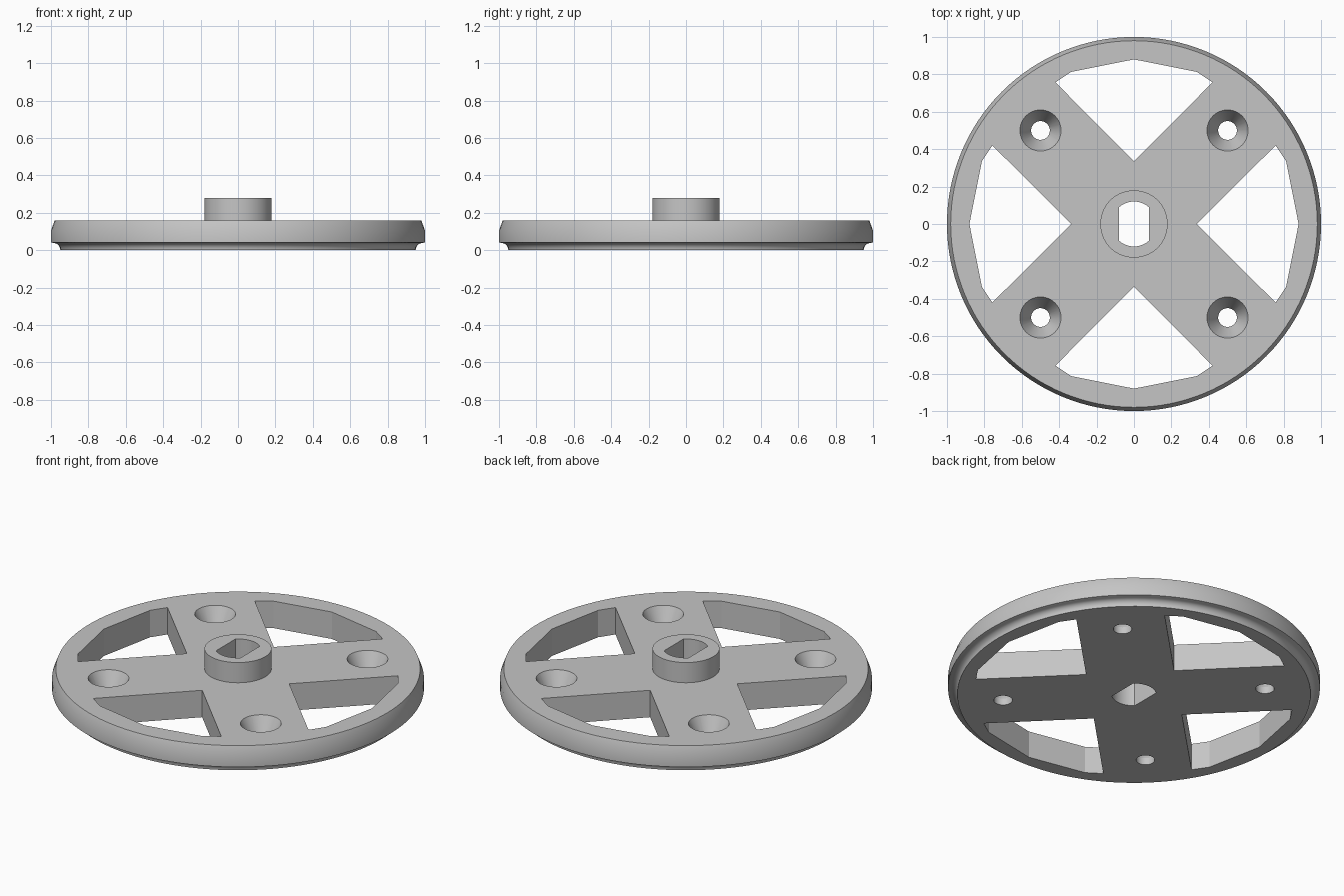
import bpy, bmesh
from math import pi, cos, sin, sqrt, radians

cube = bpy.data.objects.get("Cube")
if cube:
    bpy.data.objects.remove(cube, do_unlink=True)

grey = bpy.data.materials.new("plain grey")
grey.use_nodes = True
colour = (0.56, 0.56, 0.56, 1)
grey.diffuse_color = colour
grey.node_tree.nodes["Principled BSDF"].inputs["Base Color"].default_value = colour


def finish(name, bm):
    bmesh.ops.recalc_face_normals(bm, faces=bm.faces)
    mesh = bpy.data.meshes.new(name)
    bm.to_mesh(mesh)
    bm.free()
    mesh.materials.append(grey)
    obj = bpy.data.objects.new(name, mesh)
    bpy.context.collection.objects.link(obj)
    return obj


def lathe(name, profile, steps, cx=0, cy=0):
    """Closed solid of revolution from (radius, height) points, capped at both ends."""
    bm = bmesh.new()
    rings = []
    for r, z in profile:
        angles = [2 * pi * i / steps for i in range(steps)]
        rings.append([bm.verts.new((cx + r * cos(a), cy + r * sin(a), z)) for a in angles])
    for low, high in zip(rings, rings[1:]):
        for i in range(steps):
            j = (i + 1) % steps
            bm.faces.new((low[i], low[j], high[j], high[i]))
    bm.faces.new(rings[0])
    bm.faces.new(rings[-1])
    return finish(name, bm)


def prism(name, outline, z0, z1):
    bm = bmesh.new()
    face = bm.faces.new([bm.verts.new((x, y, z0)) for x, y in outline])
    new = bmesh.ops.extrude_face_region(bm, geom=[face])["geom"]
    verts = [v for v in new if isinstance(v, bmesh.types.BMVert)]
    bmesh.ops.translate(bm, verts=verts, vec=(0, 0, z1 - z0))
    return finish(name, bm)


# Wheel: concave lower lip, rim, chamfer and raised hub in one turned profile
lip = [(0.985 - 0.035 * cos(a), 0.038 * sin(a)) for a in (i * pi / 12 for i in range(7))]
profile = lip + [(1.0, 0.042), (1.0, 0.105), (0.98, 0.16), (0.18, 0.16), (0.18, 0.28)]
wheel = lathe("wheel", profile, 128)

cutters = []

# Four windows between the crossed arms, with a faceted outer edge
half = [(0.42, 0.757), (0.337, 0.813), (0, 0.88)]
window = [(0, 0.336)] + half + [(-x, y) for x, y in half[1::-1]]
for k in range(4):
    c, s = cos(k * pi / 2), sin(k * pi / 2)
    turned = [(c * x - s * y, s * x + c * y) for x, y in window]
    cutters.append(prism("window_cutter", turned, -0.1, 0.3))

# Tapered screw holes, one in each arm
for x in (-0.5, 0.5):
    for y in (-0.5, 0.5):
        hole = [(0.05, -0.1), (0.05, 0.04), (0.11, 0.16), (0.11, 0.3)]
        cutters.append(lathe("screw_hole_cutter", hole, 48, x, y))

# Axle hole: round with two flat sides
r, flat = 0.12, 0.08
start = pi / 2 - sqrt(0.53)
arc = [(r * cos(a), r * sin(a)) for a in (start + (pi - 2 * start) * i / 16 for i in range(17))]
arc = [(max(-flat, min(flat, x)), y) for x, y in arc]
cutters.append(prism("axle_hole_cutter", arc + [(-x, -y) for x, y in arc], -0.1, 0.4))

# Cut everything out, then drop the cutters
bpy.context.view_layer.objects.active = wheel
for cutter in cutters:
    mod = wheel.modifiers.new("cut", "BOOLEAN")
    mod.operation = "DIFFERENCE"
    mod.solver = "EXACT"
    mod.object = cutter
    bpy.ops.object.modifier_apply(modifier=mod.name)
    bpy.data.objects.remove(cutter, do_unlink=True)

# Smooth turned surfaces, crisp edges
bpy.ops.object.select_all(action="DESELECT")
wheel.select_set(True)
bpy.ops.object.shade_smooth_by_angle(angle=radians(21.5))
